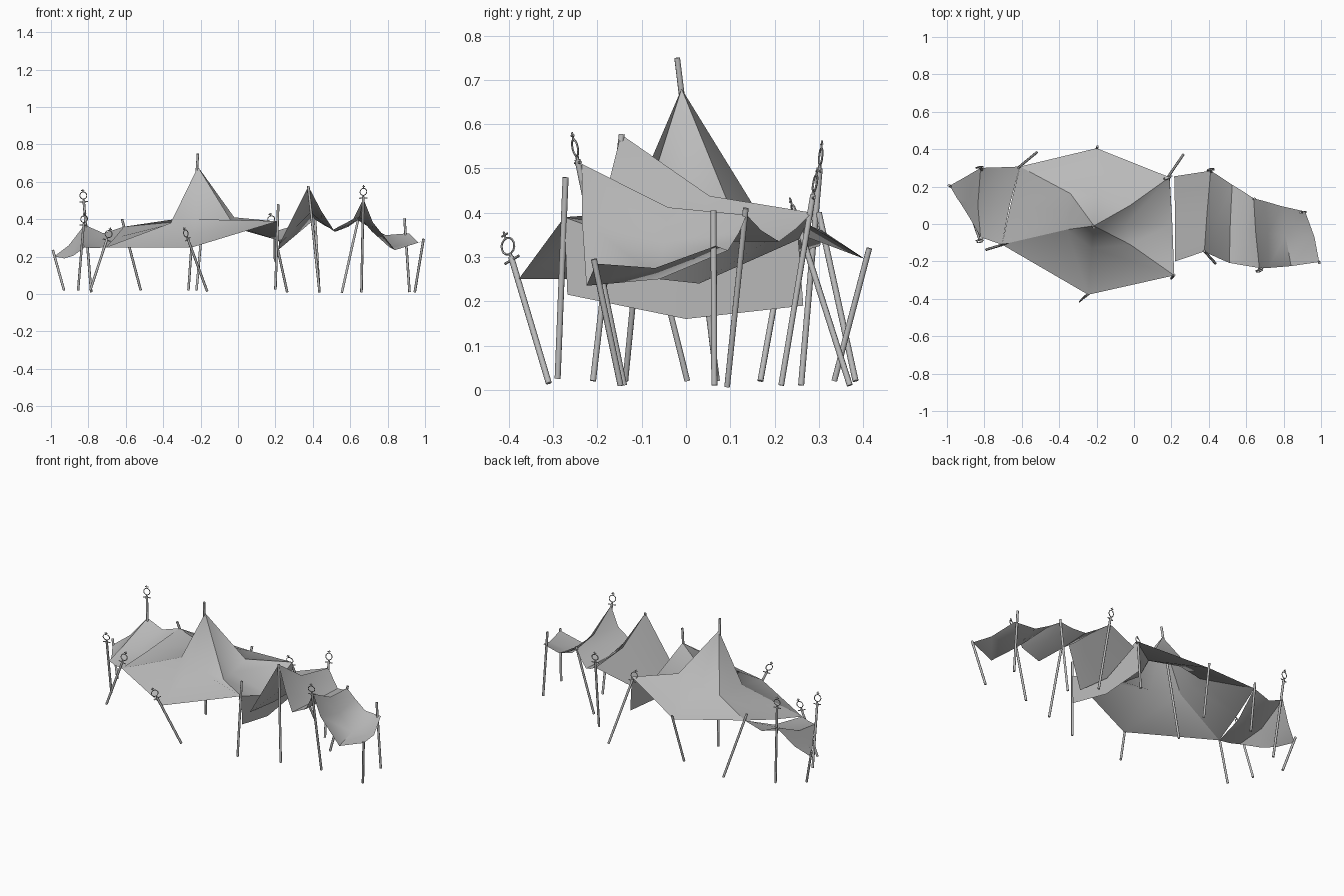
import bpy, bmesh, math
from mathutils import Vector, Matrix

cube = bpy.data.objects.get("Cube")
if cube:
    bpy.data.objects.remove(cube, do_unlink=True)


def make_material(name, value):
    mat = bpy.data.materials.new(name)
    mat.use_nodes = True
    colour = (value, value, value, 1)
    mat.diffuse_color = colour
    mat.node_tree.nodes["Principled BSDF"].inputs["Base Color"].default_value = colour
    return mat


GREY = make_material("plain grey", 0.5)


def finish(name, bm, angle):
    mesh = bpy.data.meshes.new(name)
    bm.to_mesh(mesh)
    bm.free()
    mesh.materials.append(GREY)
    obj = bpy.data.objects.new(name, mesh)
    bpy.context.collection.objects.link(obj)
    bpy.ops.object.select_all(action='DESELECT')
    obj.select_set(True)
    bpy.context.view_layer.objects.active = obj
    bpy.ops.object.shade_smooth_by_angle(angle=math.radians(angle))
    return obj


def cloth(name, rows, angle=45):
    """Sheet of fabric lofted through rows of points."""
    bm = bmesh.new()
    grid = [[bm.verts.new(p) for p in row] for row in rows]
    for a, b in zip(grid, grid[1:]):
        for i in range(len(a) - 1):
            bm.faces.new((a[i], b[i], b[i + 1], a[i + 1]))
    bmesh.ops.remove_doubles(bm, verts=bm.verts, dist=0.0005)
    bmesh.ops.recalc_face_normals(bm, faces=bm.faces)
    if sum(f.normal.z for f in bm.faces) < 0:
        bmesh.ops.reverse_faces(bm, faces=bm.faces)
    return finish(name, bm, angle)


def rod(bm, a, b, r, sides=8):
    a, b = Vector(a), Vector(b)
    d = b - a
    m = Matrix.Translation((a + b) / 2) @ d.to_track_quat('Z', 'Y').to_matrix().to_4x4()
    bmesh.ops.create_cone(bm, cap_ends=True, segments=sides, radius1=r, radius2=r,
                          depth=d.length, matrix=m)


def ring(bm, centre, right, up, radius, tube, n=14, m=5):
    out = right.cross(up)
    loops = []
    for i in range(n):
        a = math.tau * i / n
        d = right * math.cos(a) + up * math.sin(a)
        loops.append([bm.verts.new(centre + d * (radius + tube * math.cos(math.tau * k / m))
                                   + out * tube * math.sin(math.tau * k / m)) for k in range(m)])
    for i in range(n):
        a, b = loops[i], loops[(i + 1) % n]
        for k in range(m):
            bm.faces.new((a[k], b[k], b[(k + 1) % m], a[(k + 1) % m]))


# Poles: foot and top
poles = {
    "west_end": ((-.93, .168, .02), (-.99, .207, .235)),
    "west_back": ((-.785, .26, .01), (-.825, .302, .50)),
    "west_front": ((-.855, .003, .02), (-.825, -.085, .375)),
    "main_west": ((-.79, -.137, .02), (-.70, -.11, .295)),
    "main_front": ((-.165, -.31, .015), (-.27, -.395, .30)),
    "main_east_front": ((.20, -.29, .025), (.215, -.272, .48)),
    "main_east_back": ((.263, .37, .01), (.183, .253, .375)),
    "main_back": ((-.222, .335, .02), (-.195, .414, .32)),
    "main_west_back": ((-.52, .383, .02), (-.62, .30, .40)),
    "centre": ((-.265, .07, .02), (-.214, -.02, .75)),
    "ridge_one_front": ((.435, -.21, .02), (.376, -.145, .577)),
    "ridge_one_back": ((.435, .215, .01), (.41, .287, .44)),
    "ridge_two_front": ((.66, -.14, .01), (.67, -.245, .52)),
    "ridge_two_back": ((.555, .093, .007), (.645, .135, .41)),
    "east_back": ((.917, .064, .01), (.89, .062, .405)),
    "east_front": ((.945, -.148, .01), (.992, -.208, .295)),
}
for name, (foot, top) in poles.items():
    bm = bmesh.new()
    rod(bm, foot, top, 0.0068)
    finish("pole_" + name, bm, 50)

# Ring finials on some poles, with a turn about the upright axis
finials = {"west_back": 10, "west_front": 15, "main_west": 10, "main_front": 50,
           "main_east_back": 12, "ridge_one_back": 12, "ridge_two_front": 18}
for name, turn in finials.items():
    foot, top = map(Vector, poles[name])
    up = (top - foot).normalized()
    side = Vector((math.cos(math.radians(turn)), math.sin(math.radians(turn)), 0))
    right = (side - up * side.dot(up)).normalized()
    c = top + up * 0.027
    bm = bmesh.new()
    ring(bm, c, right, up, 0.019, 0.0025)
    bar = c - up * 0.034
    rod(bm, bar - right * 0.022, bar + right * 0.022, 0.003, 6)
    rod(bm, c - up * 0.04, c - up * 0.018, 0.004, 6)
    rod(bm, c + up * 0.018, c + up * 0.036, 0.0025, 6)
    tip = c + up * 0.028
    rod(bm, tip - right * 0.009, tip + right * 0.009, 0.0025, 6)
    finish("finial_" + name, bm, 50)

# Main peaked canopy: four smooth panels between creased ridges
peak = (-.214, -.01, .68)
west, front, east_front = (-.706, -.11, .25), (-.245, -.378, .25), (.215, -.275, .39)
east_back, back, west_back = (.19, .25, .39), (-.2, .405, .295), (-.61, .307, .36)
east_edge, west_edge = (.205, 0, .29), (-.66, .10, .30)
ridges = {
    "west": [peak, (-.36, -.03, .38), west],
    "east_front": [peak, (-.02, -.11, .365), east_front],
    "east_back": [peak, (-.02, .10, .41), east_back],
    "west_back": [peak, (-.34, .163, .385), west_back],
}
panels = {
    "front": ("west", [peak, (-.225, -.13, .40), front], "east_front"),
    "east": ("east_front", [peak, (-.04, 0, .36), east_edge], "east_back"),
    "back": ("east_back", [peak, (-.205, .15, .42), back], "west_back"),
    "west": ("west_back", [peak, (-.36, .07, .375), west_edge], "west"),
}
for name, (left, middle, right) in panels.items():
    cloth("main_canopy_" + name, list(zip(ridges[left], middle, ridges[right])), 80)

# Curtain hanging between the two east corners
cloth("hanging_curtain", [
    [east_front, east_edge, east_back],
    [(.215, -.268, .215), (.2, 0, .16), (.19, .265, .19)]])

# West canopy with a sagging wing
cloth("west_canopy", [
    [west_back, (-.665, .10, .27), west],
    [(-.72, .303, .325), (-.75, .10, .265), (-.765, -.09, .245)],
    [(-.82, .30, .37), (-.835, .10, .28), (-.82, -.07, .25)],
    [(-.905, .25, .26), (-.89, .12, .225), (-.88, .035, .205)],
    [(-.985, .205, .20), (-.945, .135, .195), (-.93, .115, .19)]])

# East canopy: two ridges with slack fabric in the valleys
cloth("east_canopy", [
    [(.22, -.2, .265), (.22, .03, .24), (.215, .255, .34)],
    [(.376, -.147, .577), (.39, .053, .438), (.41, .285, .40)],
    [(.445, -.18, .445), (.45, .03, .38), (.465, .25, .365)],
    [(.51, -.208, .345), (.515, .01, .335), (.525, .21, .335)],
    [(.615, -.226, .40), (.595, -.02, .37), (.59, .17, .36)],
    [(.67, -.235, .51), (.65, -.04, .412), (.64, .137, .395)],
    [(.72, -.235, .385), (.715, -.05, .335), (.705, .12, .355)],
    [(.84, -.225, .235), (.81, -.06, .25), (.79, .095, .315)],
    [(.99, -.203, .285), (.965, -.07, .275), (.915, .067, .325)]])
